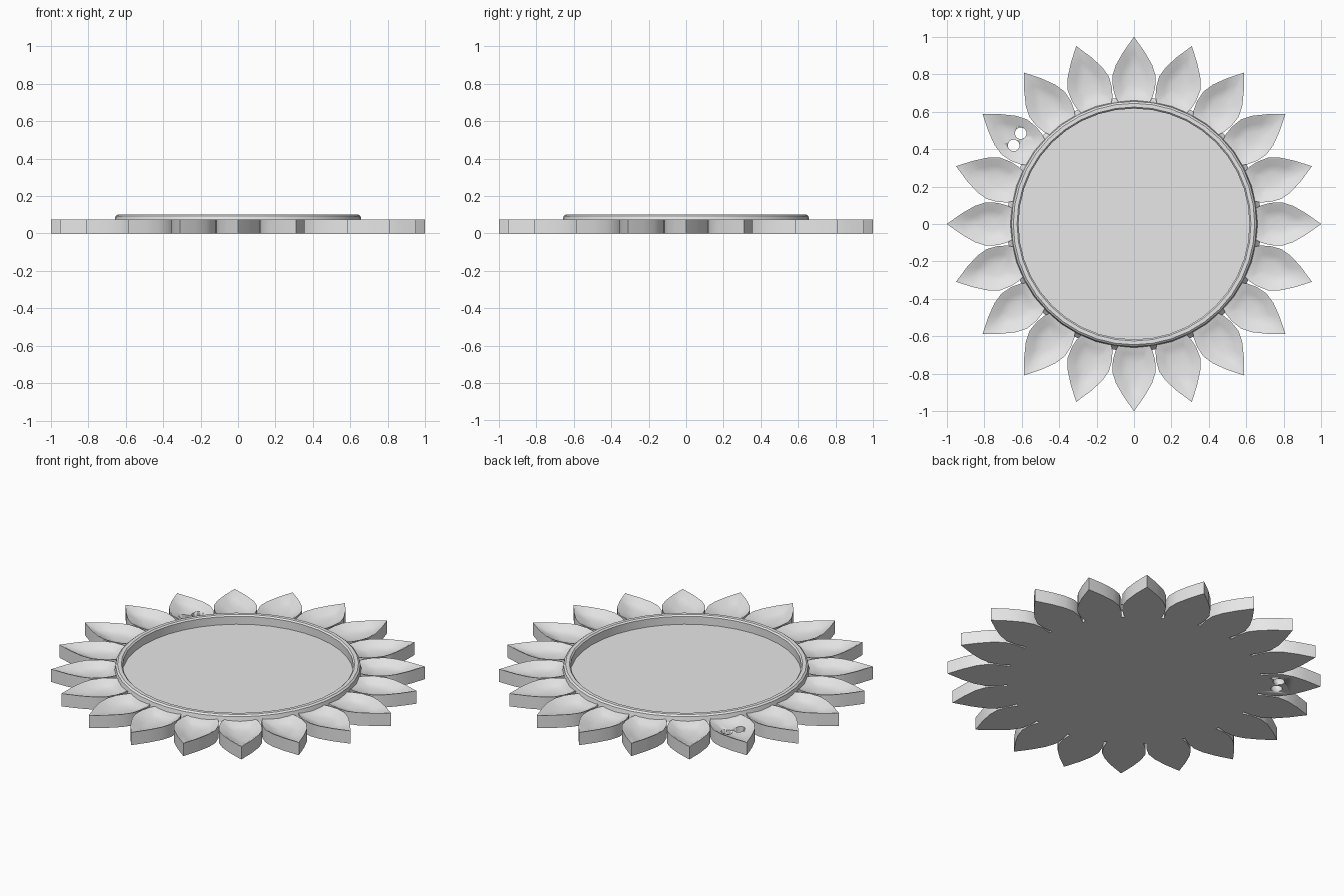
import bpy, bmesh
from math import sin, cos, pi, radians
from mathutils import Matrix

cube = bpy.data.objects.get("Cube")
if cube:
    bpy.data.objects.remove(cube, do_unlink=True)

grey = bpy.data.materials.new("plain grey")
grey.use_nodes = True
grey.diffuse_color = (0.8, 0.8, 0.8, 1)
grey.node_tree.nodes["Principled BSDF"].inputs["Base Color"].default_value = (0.8, 0.8, 0.8, 1)

PETALS = 20
SIDES = 40


def add_object(name, bm, angle=25):
    bmesh.ops.recalc_face_normals(bm, faces=bm.faces)
    mesh = bpy.data.meshes.new(name)
    bm.to_mesh(mesh)
    bm.free()
    mesh.materials.append(grey)
    obj = bpy.data.objects.new(name, mesh)
    bpy.context.collection.objects.link(obj)
    bpy.ops.object.select_all(action='DESELECT')
    obj.select_set(True)
    bpy.context.view_layer.objects.active = obj
    bpy.ops.object.shade_smooth_by_angle(angle=radians(angle))
    return obj


def bridge(bm, a, b):
    for i in range(len(a)):
        j = (i + 1) % len(a)
        bm.faces.new((a[i], a[j], b[j], b[i]))


# Round tray: flat floor, raised rim, low skirt under the petals
def make_tray():
    profile = [(0.68, 0), (0.68, 0.04), (0.662, 0.06), (0.655, 0.092),
               (0.645, 0.1), (0.625, 0.1), (0.617, 0.092), (0.617, 0.045)]
    bm = bmesh.new()
    rings = [[bm.verts.new((r * cos(2 * pi * i / SIDES), r * sin(2 * pi * i / SIDES), z))
              for i in range(SIDES)] for r, z in profile]
    for a, b in zip(rings, rings[1:]):
        bridge(bm, a, b)
    bm.faces.new(rings[0])
    bm.faces.new(rings[-1])
    return add_object("tray", bm)


# Pointed petal with upright sides and a hollowed top
def make_petal(name, angle):
    half = [(0.64, 0.078), (0.68, 0.1), (0.73, 0.113), (0.79, 0.116),
            (0.85, 0.097), (0.92, 0.057)]
    outline = half + [(1.0, 0)] + [(r, -w) for r, w in reversed(half)]
    middle = 0.775
    bm = bmesh.new()

    def loop(scale, z):
        return [bm.verts.new((middle + (r - middle) * scale, w * scale, z))
                for r, w in outline]

    loops = [loop(1, 0), loop(1, 0.075), loop(0.93, 0.073), loop(0.62, 0.05), loop(0.3, 0.042)]
    for a, b in zip(loops, loops[1:]):
        bridge(bm, a, b)
    bm.faces.new(loops[0])
    bm.faces.new(loops[-1])
    bm.transform(Matrix.Rotation(angle, 4, 'Z'))
    return add_object(name, bm, 30)


# Round hole straight through a part
def drill(obj, x, y, radius):
    bm = bmesh.new()
    bmesh.ops.create_cone(bm, cap_ends=True, segments=20, radius1=radius, radius2=radius,
                          depth=0.4, matrix=Matrix.Translation((x, y, 0)))
    cutter = add_object("hole_cutter", bm)
    cutter.hide_render = True
    mod = obj.modifiers.new("hole", 'BOOLEAN')
    mod.operation = 'DIFFERENCE'
    mod.solver = 'EXACT'
    mod.object = cutter
    bpy.context.view_layer.objects.active = obj
    bpy.ops.object.modifier_apply(modifier=mod.name)
    bpy.data.objects.remove(cutter, do_unlink=True)


make_tray()
petals = [make_petal(f"petal_{k + 1}", 2 * pi * k / PETALS) for k in range(PETALS)]

# Two hanging holes in one back petal
for x, y in [(-0.605, 0.485), (-0.643, 0.42)]:
    drill(petals[8], x, y, 0.031)
